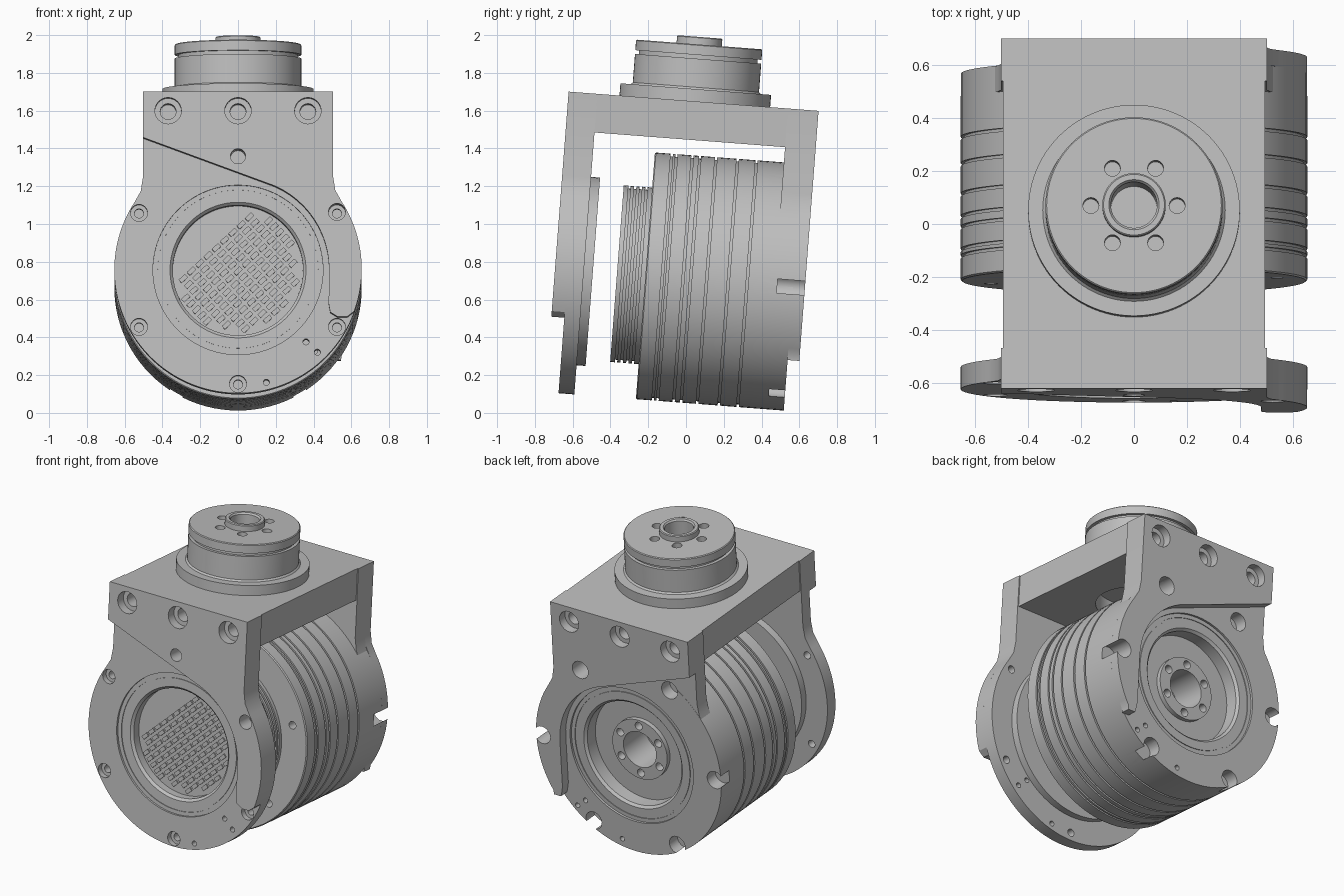
import bpy, bmesh, math
from mathutils import Matrix, Vector

if "Cube" in bpy.data.objects:
    bpy.data.objects.remove(bpy.data.objects["Cube"], do_unlink=True)

TILT = math.radians(-4.4)   # the whole unit leans slightly backwards
ZC = 0.707                  # height of the drum axis
R = 0.655                   # drum radius
W = 0.503                   # half width of the bracket
FLARE = [(W, 1.2), (0.515, 1.125)]

gray = bpy.data.materials.new("machined gray")
gray.use_nodes = True
gray.diffuse_color = (0.52, 0.52, 0.52, 1)
gray.node_tree.nodes["Principled BSDF"].inputs["Base Color"].default_value = (0.52, 0.52, 0.52, 1)


def finish(name, bm):
    bmesh.ops.recalc_face_normals(bm, faces=bm.faces)
    mesh = bpy.data.meshes.new(name)
    bm.to_mesh(mesh)
    bm.free()
    mesh.materials.append(gray)
    obj = bpy.data.objects.new(name, mesh)
    bpy.context.collection.objects.link(obj)
    obj.rotation_euler.x = TILT
    smooth(mesh)
    return obj


def smooth(mesh):
    mesh.shade_smooth()
    mesh.set_sharp_from_angle(angle=math.radians(30))


def along_y(x=0, z=ZC):
    return Matrix.Translation((x, 0, z)) @ Matrix.Rotation(-math.pi / 2, 4, 'X')


def along_z(x=0, y=-0.08):
    return Matrix.Translation((x, y, 0))


def lathe(bm, profile, matrix, steps=96):
    """Spin (radius, height) points that start and end on the axis."""
    verts = [bm.verts.new((r, 0, h)) for r, h in profile]
    edges = [bm.edges.new(pair) for pair in zip(verts, verts[1:])]
    geo = bmesh.ops.spin(bm, geom=verts + edges, axis=(0, 0, 1), cent=(0, 0, 0),
                         angle=2 * math.pi, steps=steps, use_duplicate=False)
    made = {v for e in edges for v in e.verts} | set(verts)
    grown = set(made)
    while made:
        made = {e.other_vert(v) for v in made for e in v.link_edges} - grown
        grown |= made
    grown = list(grown)
    bmesh.ops.transform(bm, matrix=matrix, verts=grown)
    bmesh.ops.remove_doubles(bm, verts=grown, dist=1e-5)


def turned(name, profile, matrix):
    bm = bmesh.new()
    lathe(bm, profile, matrix)
    return finish(name, bm)


def plate(name, outline, y0, y1):
    bm = bmesh.new()
    face = bm.faces.new([bm.verts.new((x, y0, z)) for x, z in outline])
    out = bmesh.ops.extrude_face_region(bm, geom=[face])["geom"]
    bmesh.ops.translate(bm, vec=(0, y1 - y0, 0),
                        verts=[v for v in out if isinstance(v, bmesh.types.BMVert)])
    return finish(name, bm)


def stepped(*steps):
    """Hole profile from (radius, start, end) steps."""
    pts = [(0, steps[0][1])]
    for r, a, b in steps:
        pts += [(r, a), (r, b)]
    return pts + [(0, steps[-1][2])]


def cut(objs, holes):
    bm = bmesh.new()
    for profile, matrix in holes:
        lathe(bm, profile, matrix, 96 if max(p[0] for p in profile) > 0.2 else 24)
    cutter = finish("hole_cutter", bm)
    cutter.hide_render = True
    for obj in objs:
        mod = obj.modifiers.new("holes", 'BOOLEAN')
        mod.operation, mod.solver, mod.object = 'DIFFERENCE', 'EXACT', cutter
    bpy.context.view_layer.update()
    deps = bpy.context.evaluated_depsgraph_get()
    for obj in objs:
        mesh = bpy.data.meshes.new_from_object(obj.evaluated_get(deps))
        obj.modifiers.clear()
        obj.data = mesh
        smooth(mesh)
    bpy.data.objects.remove(cutter, do_unlink=True)


def polar(r, deg):
    return r * math.cos(math.radians(deg)), ZC + r * math.sin(math.radians(deg))


def arc(r, a, b, n):
    return [polar(r, a + (b - a) * i / n) for i in range(n + 1)]


def arm_outline(end):
    """Raised arm: full width on top, a tongue running down the +x rim."""
    xe, ze = polar(R, end)
    tongue = [((xe + 0.58) / 2 - 0.02, ze - 0.03), ((xe + 0.48) / 2 - 0.02, ze - 0.03),
              (0.488, ze - 0.005), (0.48, ze + 0.04)]
    return ([(-W, 1.648), (W, 1.648)] + FLARE + arc(R, 33, end, 20) + tongue
            + arc(0.482, 0, 66, 12) + [(-W, 1.405)])


# Front plate with raised arm, rear boss and screw holes
left_flare = [(-x, z) for x, z in reversed(FLARE)]
front_plate = plate("front_plate", [(-W, 1.648), (W, 1.648)] + FLARE
                    + arc(R, 33, -213, 80) + left_flare, -0.681, -0.597)
front_arm = plate("front_arm", arm_outline(-20), -0.75, -0.681)
turned("front_plate_boss", stepped((0.5, -0.598, -0.549)), along_y())

holes = [(stepped((0.45, -0.8, -0.667), (0.425, -0.667, -0.662), (0.415, -0.662, -0.667),
                  (0.36, -0.667, -0.667), (0.345, -0.652, -0.5)), along_y())]
holes += [(stepped((0.07, -0.8, -0.69), (0.042, -0.69, -0.61)), along_y(x, 1.547))
          for x in (-0.37, 0, 0.37)]
holes += [(stepped((0.04, -0.8, -0.62)), along_y(0, 1.305))]
holes += [(stepped((0.045, -0.8, -0.645), (0.024, -0.645, -0.5)), along_y(*polar(0.605, a)))
          for a in (30, 150, -30, -150, -90)]
holes += [(stepped((0.016, -0.8, -0.5)), along_y(x, z))
          for x, z in ((0.36, 0.325), (0.42, 0.27), (0.15, 0.11))]
cut([front_plate, front_arm], holes)

# Grille of small blocks, trimmed by a diagonal edge
bm = bmesh.new()
spin = Matrix.Rotation(math.radians(-43), 4, 'Y')
for i in range(-6, 7):
    for j in range(-8, 9):
        u, v = i * 0.06, j * 0.042
        if math.hypot(u, v) < 0.315 and v < 0.17:
            bmesh.ops.create_cube(bm, size=1, matrix=along_y().Translation((0, 0, ZC)) @ spin
                                  @ Matrix.Translation((u, -0.595, v))
                                  @ Matrix.Diagonal((0.045, 0.03, 0.024, 1)))
finish("grille_blocks", bm)
plate("grille_backing", [polar(0.343, a) for a in range(-167, 75, 6)], -0.602, -0.597)

# Motor drum with rings, rear recess and hub
profile = [(0, -0.40), (0.3, -0.40), (0.3, -0.421), (0.469, -0.421)]


def groove(r, y, width=0.012, depth=0.014):
    return [(r, y - width / 2), (r - depth, y - width / 2), (r - depth, y + width / 2), (r, y + width / 2)]


for y in (-0.39, -0.36, -0.33, -0.3):
    profile += groove(0.469, y)
profile += [(0.469, -0.27), (R - 0.006, -0.27), (R, -0.264)]
for y in (-0.18, -0.155, -0.07, -0.03, 0.055, 0.17, 0.27):
    profile += groove(R, y)
profile += [(R, 0.515), (0.45, 0.515), (0.45, 0.5), (0.425, 0.5), (0.425, 0.495), (0.415, 0.495),
            (0.415, 0.5), (0.36, 0.5), (0.345, 0.485), (0.345, 0.4), (0.2, 0.4), (0.2, 0.43),
            (0.12, 0.43), (0.12, 0.2), (0, 0.2)]
drum = turned("motor_drum", profile, along_y())

# Rear neck and raised arm
neck = [(-W, 1.648), (W, 1.648)] + FLARE + [polar(0.645, 33)] + arc(0.5, 45, 135, 10) \
    + [polar(0.645, 147)] + left_flare
rear_neck = plate("rear_neck", neck, 0.415, 0.514)
rear_arm = plate("rear_arm", arm_outline(-33), 0.514, 0.577)
holes = [(stepped((0.058, 0.43, 0.7)), along_y(*polar(0.61, a))) for a in range(0, 360, 60)]
holes += [(stepped((0.026, 0.38, 0.6)), along_y(*polar(0.16, a))) for a in range(30, 390, 60)]
holes += [(stepped((0.042, 0.45, 0.52), (0.07, 0.52, 0.7)), along_y(x, 1.547))
          for x in (-0.37, 0, 0.37)]
holes += [(stepped((0.016, 0.45, 0.7)), along_y(x, z))
          for x, z in ((0.36, 0.3), (0.42, 0.25), (0.1, 0.11))]
holes += [(stepped((0.025, -0.4, -0.2)), along_y(*polar(0.56, a))) for a in range(15, 375, 60)]
cut([drum, rear_neck, rear_arm], holes)

# Top plate bridging both arms
x, y0, y1 = W - 0.007, -0.597, 0.415
top_plate = plate("top_plate", [(-x, 1.443), (x, 1.443), (x, 1.648), (-x, 1.648)], y0, y1)
cut([top_plate], [(stepped((0.25, 1.3, 1.56)), along_z())])

# Output turret with flange, cap and bored hub
turret = turned("output_turret", [
    (0, 1.63), (0.4, 1.63), (0.4, 1.713), (0.345, 1.713), (0.335, 1.723), (0.335, 1.874),
    (0.315, 1.874), (0.315, 1.894), (0.335, 1.894), (0.335, 1.945), (0.33, 1.95),
    (0.12, 1.95), (0.12, 1.985), (0.115, 1.99), (0.095, 1.99), (0.087, 1.98),
    (0.087, 1.76), (0, 1.76)], along_z())
cut([turret], [(stepped((0.03, 1.88, 2.1)),
                along_z(0.163 * math.cos(a), -0.08 + 0.163 * math.sin(a)))
               for a in (i * math.pi / 3 for i in range(6))])
